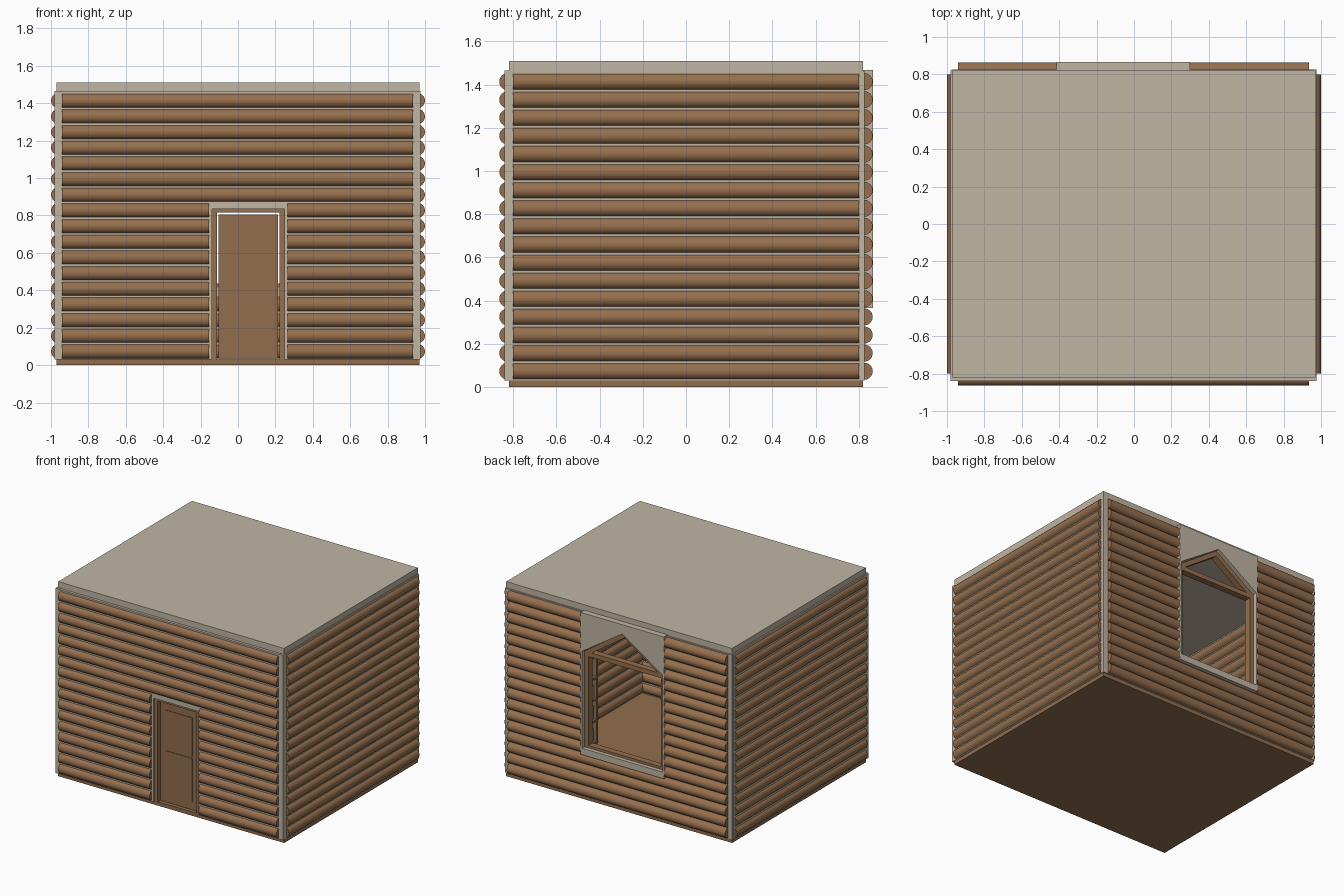
import bpy, bmesh, math, random
from mathutils import Matrix

if "Cube" in bpy.data.objects:
    bpy.data.objects.remove(bpy.data.objects["Cube"])

random.seed(4)


def mat(name, rgb):
    m = bpy.data.materials.new(name)
    m.diffuse_color = (*rgb, 1)
    m.use_nodes = True
    m.node_tree.nodes["Principled BSDF"].inputs["Base Color"].default_value = m.diffuse_color
    return m


WOOD = mat("log brown", (0.305, 0.160, 0.078))
PLANK = mat("plank brown", (0.285, 0.155, 0.076))
BEIGE = mat("plaster beige", (0.53, 0.465, 0.37))
PAPER = mat("book pale grey", (0.55, 0.52, 0.48))


def finish(bm, name, m):
    bmesh.ops.recalc_face_normals(bm, faces=bm.faces)
    me = bpy.data.meshes.new(name)
    bm.to_mesh(me)
    bm.free()
    me.materials.append(m)
    ob = bpy.data.objects.new(name, me)
    bpy.context.collection.objects.link(ob)
    return ob


def add_box(bm, x0, x1, y0, y1, z0, z1):
    r = bmesh.ops.create_cube(bm, size=1)
    for v in r["verts"]:
        v.co = ((x0 + x1) / 2 + v.co.x * (x1 - x0),
                (y0 + y1) / 2 + v.co.y * (y1 - y0),
                (z0 + z1) / 2 + v.co.z * (z1 - z0))


def boxes(name, m, *dims):
    bm = bmesh.new()
    for d in dims:
        add_box(bm, *d)
    return finish(bm, name, m)


def prism(name, m, y0, y1, *outlines):
    """Extrude xz outlines along y."""
    bm = bmesh.new()
    for pts in outlines:
        f = bm.faces.new([bm.verts.new((x, y0, z)) for x, z in pts])
        g = bmesh.ops.extrude_face_region(bm, geom=[f])["geom"]
        for v in g:
            if isinstance(v, bmesh.types.BMVert):
                v.co.y = y1
    return finish(bm, name, m)


# wall layout
ROWS, Z0, PITCH, R = 17, 0.031, 0.0838, 0.0395
DOOR = (-0.155, 0.265)
WIN = (-0.415, 0.30)


def logs(name, axis, offset, spans):
    """Stack of logs; spans(row) lists the start and end of each log."""
    bm = bmesh.new()
    for i in range(ROWS):
        z = Z0 + PITCH * (i + 0.5)
        for a, b in spans(i):
            if axis == "X":
                mx = Matrix.Translation(((a + b) / 2, offset, z)) @ Matrix.Rotation(math.pi / 2, 4, "Y")
            else:
                mx = Matrix.Translation((offset, (a + b) / 2, z)) @ Matrix.Rotation(math.pi / 2, 4, "X")
            bmesh.ops.create_cone(bm, cap_ends=True, segments=24, radius1=R,
                                  radius2=R, depth=b - a, matrix=mx)
    for f in bm.faces:
        f.smooth = len(f.verts) == 4
    return finish(bm, name, WOOD)


logs("front_logs", "X", -0.825,
     lambda i: [(-0.94, DOOR[0]), (DOOR[1], 0.935)] if i < 10 else [(-0.94, 0.935)])
logs("back_logs", "X", 0.825,
     lambda i: [(-0.94, WIN[0]), (WIN[1], 0.935)] if i >= 4 else [(-0.94, 0.935)])
logs("left_logs", "Y", -0.96, lambda i: [(-0.80, 0.80)])
logs("right_logs", "Y", 0.96, lambda i: [(-0.80, 0.80)])

# floor and flat roof
boxes("floor", PLANK, (-0.97, 0.97, -0.82, 0.82, 0, 0.03))
boxes("roof_slab", BEIGE, (-0.97, 0.97, -0.82, 0.82, 1.462, 1.51))

# plaster wall cores
DT, WB = Z0 + 10 * PITCH, Z0 + 4 * PITCH
boxes("front_wall", BEIGE,
      (-0.98, DOOR[0], -0.84, -0.81, 0.03, 1.462),
      (DOOR[1], 0.975, -0.84, -0.81, 0.03, 1.462),
      (DOOR[0], DOOR[1], -0.84, -0.81, DT, 1.462))
boxes("back_wall", BEIGE,
      (-0.975, WIN[0], 0.805, 0.826, 0.03, 1.462),
      (WIN[1], 0.975, 0.805, 0.826, 0.03, 1.462),
      (WIN[0], WIN[1], 0.805, 0.826, 0.03, WB))
boxes("left_wall", BEIGE, (-0.98, -0.945, -0.84, 0.82, 0.03, 1.465))
boxes("right_wall", BEIGE, (0.945, 0.975, -0.84, 0.82, 0.03, 1.465))

# door surround, frame and leaf
a, b = DOOR
boxes("door_surround", BEIGE,
      (a, a + 0.017, -0.84, -0.785, 0.03, DT),
      (b - 0.017, b, -0.84, -0.785, 0.03, DT),
      (a, b, -0.84, -0.785, 0.835, DT))
boxes("door_frame", WOOD,
      (a + 0.017, a + 0.042, -0.825, -0.775, 0.03, 0.835),
      (b - 0.042, b - 0.017, -0.825, -0.775, 0.03, 0.835),
      (a + 0.017, b - 0.017, -0.825, -0.775, 0.815, 0.835))
boxes("door_leaf", PLANK, (-0.105, 0.215, -0.80, -0.775, 0.035, 0.806))
boxes("door_panels", PLANK,
      (-0.06, 0.17, -0.804, -0.771, 0.10, 0.435),
      (-0.06, 0.17, -0.804, -0.771, 0.45, 0.75))

# gable-topped window: plaster surround
l, r = WIN
mid, eave, peak = (l + r) / 2, 1.16, 1.395
prism("window_gable", BEIGE, 0.80, 0.865,
      [(l, eave), (mid, peak), (mid, 1.468), (l, 1.468)],
      [(r, eave), (r, 1.468), (mid, 1.468), (mid, peak)])
boxes("window_surround", BEIGE,
      (l, l + 0.012, 0.79, 0.865, WB, eave + 0.01),
      (r - 0.012, r, 0.79, 0.865, WB, eave + 0.01),
      (l, r, 0.785, 0.865, WB, WB + 0.05))

# window wood frame: posts, cross beam, rafters
t = 0.035
boxes("window_frame", WOOD,
      (l + 0.012, l + 0.012 + t, 0.785, 0.835, WB + 0.05, eave),
      (r - 0.012 - t, r - 0.012, 0.785, 0.835, WB + 0.05, eave),
      (l + 0.012, r - 0.012, 0.785, 0.835, eave - t, eave),
      (l + 0.012, r - 0.012, 0.785, 0.835, WB + 0.05, WB + 0.07))
prism("window_rafters", WOOD, 0.785, 0.835,
      [(l + 0.012, eave), (mid, peak), (mid, peak - 0.042), (l + 0.075, eave)],
      [(r - 0.012, eave), (r - 0.075, eave), (mid, peak - 0.042), (mid, peak)])

# bookshelf against the right wall
x0, x1, y0, y1, top, n = 0.72, 0.925, 0.05, 0.62, 0.88, 5
step = (top - 0.05) / n
boards = [(x0, x1, y0, y1, 0.04 + i * step, 0.055 + i * step) for i in range(n + 1)]
boxes("bookshelf", WOOD, *boards,
      (x0, x1, y0, y0 + 0.018, 0.03, top + 0.005),
      (x0, x1, y1 - 0.018, y1, 0.03, top + 0.005),
      (x1 - 0.012, x1, y0, y1, 0.03, top + 0.005))
books = []
for i in range(n):
    y = y0 + 0.03
    while y < y1 - 0.06:
        w = random.uniform(0.018, 0.032)
        if random.random() < 0.8:
            books.append((x0 + random.uniform(0.01, 0.03), x1 - 0.03, y, y + w,
                          0.055 + i * step, 0.055 + i * step + random.uniform(0.085, 0.12)))
        y += w + 0.004
boxes("books", PAPER, *books)
